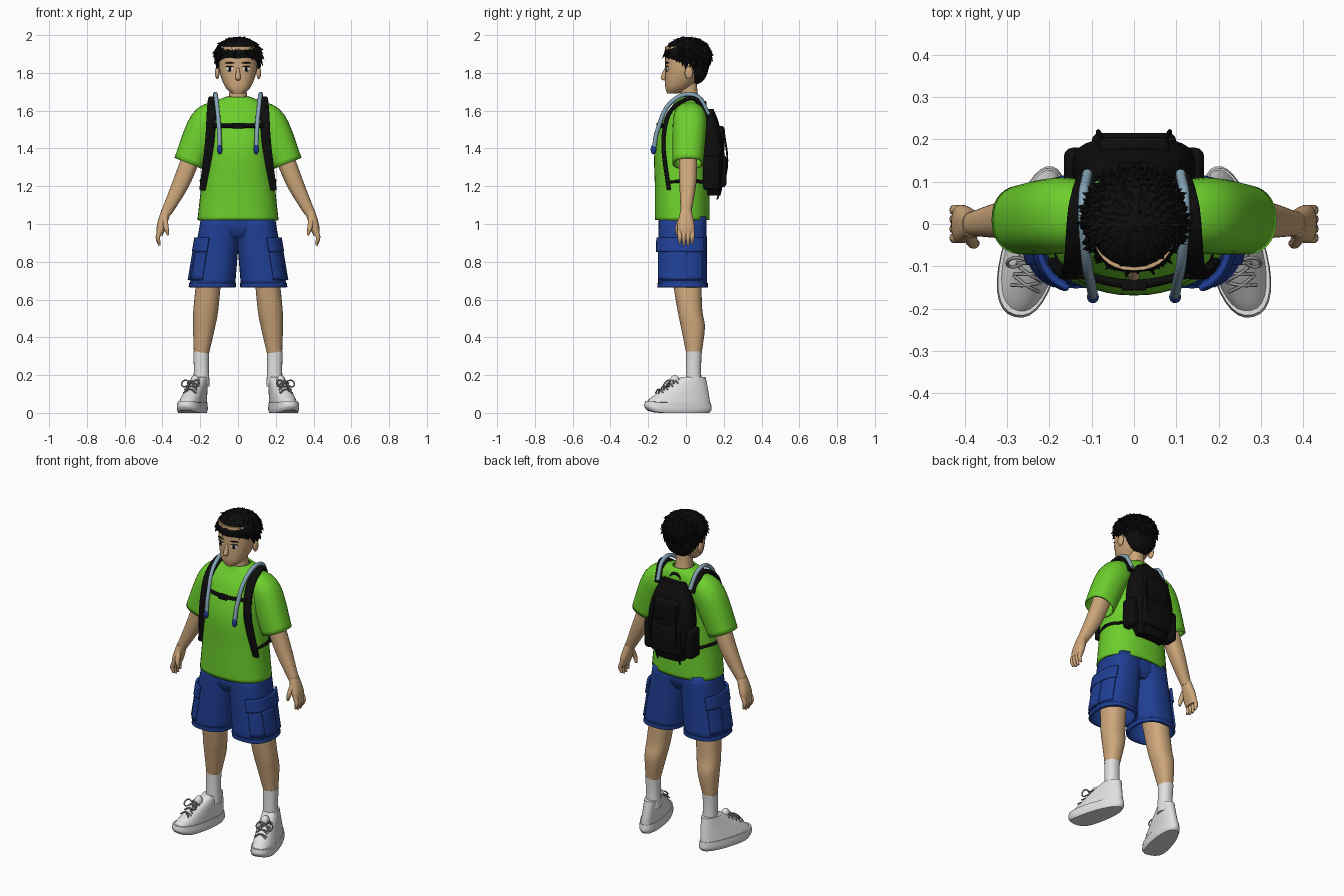
import bpy, bmesh, math, random
from mathutils import Vector, Matrix

random.seed(4)
if "Cube" in bpy.data.objects:
    bpy.data.objects.remove(bpy.data.objects["Cube"])


def material(name, *rgb):
    mat = bpy.data.materials.new(name)
    mat.use_nodes = True
    mat.diffuse_color = (*rgb, 1)
    shader = mat.node_tree.nodes["Principled BSDF"]
    shader.inputs["Base Color"].default_value = (*rgb, 1)
    shader.inputs["Roughness"].default_value = .8
    return mat


SKIN = material("skin", .62, .39, .2)
GREEN = material("shirt green", .15, .62, .025)
BLUE = material("shorts blue", .014, .05, .3)
WHITE = material("shoe white", .75, .75, .75)
GREY = material("lace grey", .3, .3, .3)
BLACK = material("black", .004, .004, .004)
PALE_BLUE = material("tube pale blue", .24, .38, .48)


def finish(name, bm, mat, mirror=False, shell=0, sharp=45):
    bmesh.ops.recalc_face_normals(bm, faces=bm.faces[:])
    mesh = bpy.data.meshes.new(name)
    bm.to_mesh(mesh)
    bm.free()
    mesh.materials.append(mat)
    part = bpy.data.objects.new(name, mesh)
    bpy.context.collection.objects.link(part)
    bpy.ops.object.select_all(action='DESELECT')
    part.select_set(True)
    bpy.context.view_layer.objects.active = part
    bpy.ops.object.shade_smooth_by_angle(angle=math.radians(sharp))
    if shell:
        solid = part.modifiers.new("Thickness", 'SOLIDIFY')
        solid.thickness, solid.offset = shell, 0
    if mirror:
        part.modifiers.new("Mirror", 'MIRROR')


def smooth_rings(rings, steps=6):
    """Catmull-Rom interpolation between the given rings."""
    rings = [Vector(ring if len(ring) == 5 else (*ring, ring[-1])) for ring in rings]
    padded = [rings[0], *rings, rings[-1]]
    result = []
    for before, start, end, after in zip(padded, padded[1:], padded[2:], padded[3:]):
        for step in range(steps):
            t = step / steps
            leave, arrive = (end - before) / 2, (after - start) / 2
            chord = end - start
            result.append(start + t * (leave + t * (3 * chord - 2 * leave - arrive
                                                    + t * (leave + arrive - 2 * chord))))
    return result + [rings[-1]]


def loft(name, mat, rings, mirror=False, power=2.3, sides=32, follow=False,
         ref=Vector((0, 1, 0)), shell=0, arc=None, grow=0, shape=lambda point: point):
    """Skin rings of (x, y, z, half width, half depth); open when given a shell."""
    rings, bm, loops = smooth_rings(rings), bmesh.new(), []
    first, last = (math.radians(a) for a in arc or (0, 360))
    spans = sides - 1 if arc else sides
    for i, ring in enumerate(rings):
        tangent = Vector((0, 0, 1))
        if follow:
            tangent = rings[min(i + 1, len(rings) - 1)].xyz - rings[max(i - 1, 0)].xyz
        across = ref.cross(tangent).normalized()
        loop = []
        for k in range(sides):
            angle = first + (last - first) * k / spans
            u, v = (math.copysign(abs(c) ** (2 / power), c) for c in (math.cos(angle), math.sin(angle)))
            point = ring.xyz + across * u * (ring[3] + grow) + ref * v * (ring[4] + grow)
            loop.append(bm.verts.new(shape(point)))
        loops.append(loop)
    for low, high in zip(loops, loops[1:]):
        for k in range(spans):
            j = (k + 1) % sides
            bm.faces.new((low[k], low[j], high[j], high[k]))
    if not shell:
        bm.faces.new(loops[0])
        bm.faces.new(loops[-1])
    finish(name, bm, mat, mirror, shell)


def ball(name, mat, place, size, mirror=False, yaw=0):
    bm = bmesh.new()
    matrix = Matrix.Translation(place) @ Matrix.Rotation(yaw, 4, 'Z') @ Matrix.Diagonal((*size, 1))
    bmesh.ops.create_uvsphere(bm, u_segments=24, v_segments=14, radius=1, matrix=matrix)
    finish(name, bm, mat, mirror)


def block(name, mat, place, size, bevel, mirror=False):
    bm = bmesh.new()
    matrix = Matrix.Translation(place) @ Matrix.Diagonal((*size, 1))
    bmesh.ops.create_cube(bm, size=1, matrix=matrix)
    bmesh.ops.bevel(bm, geom=bm.edges[:], offset=bevel, segments=3, profile=.5, affect='EDGES')
    finish(name, bm, mat, mirror)


def cord(name, mat, points, radius, both=True):
    for sign in (1, -1) if both else (1,):
        curve = bpy.data.curves.new(name, 'CURVE')
        curve.dimensions, curve.bevel_depth, curve.bevel_resolution = '3D', radius, 2
        curve.resolution_u, curve.use_fill_caps = 6, True
        spline = curve.splines.new('BEZIER')
        spline.bezier_points.add(len(points) - 1)
        for knot, (x, y, z) in zip(spline.bezier_points, points):
            knot.co = (sign * x, y, z)
            knot.handle_left_type = knot.handle_right_type = 'AUTO'
        curve.materials.append(mat)
        bpy.context.collection.objects.link(bpy.data.objects.new(name, curve))


# Head and face
loft("head", SKIN, [(0, -.07, 1.69, .03), (0, -.04, 1.73, .07), (0, 0, 1.82, .1, .11), (0, 0, 1.94, .1, .11)])
loft("neck", SKIN, [(0, .02, 1.62, .055), (0, .015, 1.7, .046), (0, .01, 1.78, .046)])
loft("nose", SKIN, [(0, -.105, 1.83, .006), (0, -.12, 1.775, .014), (0, -.11, 1.76, .008)], sides=12)
ball("ears", SKIN, (.11, .015, 1.8), (.012, .022, .033), mirror=True)
eye = Vector((.043, -.1, 1.82))
for name, mat, rise, size in (("eye_whites", WHITE, 0, (.022, .006, .013)),
                              ("irises", BLACK, 0, (.009, .01, .013)),
                              ("eyelids", BLACK, .013, (.025, .007, .003)),
                              ("eyebrows", BLACK, .033, (.027, .009, .004))):
    ball(name, mat, eye + Vector((0, 0, rise)), size, mirror=True, yaw=.25)
ball("mouth", BLACK, (0, -.105, 1.722), (.018, .004, .002))

# Hair: a cap with tufts combed away from the crown
ball("hair_cap", BLACK, (0, .005, 1.9), (.12, .12, .09))
ball("hair_nape", BLACK, (0, .05, 1.84), (.1, .07, .1))
bm = bmesh.new()
tufts, golden = 420, math.pi * (3 - math.sqrt(5))
for i in range(tufts):
    z = 1 - (2 * i + 1) / tufts
    flat = math.sqrt(1 - z * z)
    out = Vector((flat * math.cos(i * golden), flat * math.sin(i * golden), z))
    if z < -.35 - .6 * out.y:
        continue
    root = Vector((0, .01, 1.895)) + out * .112
    root.z = 1.895 + z * (.085 if z > 0 else .14)
    comb = (out * z - Vector((0, 0, 1))) * random.uniform(.03, .05) + out * random.uniform(.01, .02)
    comb.x += random.uniform(-.01, .01)
    matrix = Matrix.Translation(root + comb / 2) @ comb.to_track_quat('Z', 'Y').to_matrix().to_4x4()
    bmesh.ops.create_cone(bm, segments=5, radius1=.014, radius2=0, depth=comb.length,
                          matrix=matrix, cap_ends=True)
finish("hair_tufts", bm, BLACK, sharp=20)

# Shirt
loft("shirt_body", GREEN, [(0, -.02, 1.02, .21, .14), (0, -.02, 1.2, .19, .14), (0, -.02, 1.4, .17, .14),
                           (0, 0, 1.56, .17, .11), (0, .02, 1.635, .13, .08), (0, .02, 1.67, .06)],
     sides=40, shell=.01)
loft("sleeves", GREEN, [(.09, .02, 1.57, .07), (.17, .02, 1.53, .085), (.26, .01, 1.32, .077)],
     mirror=True, follow=True, shell=.01)

# Arms and hands
loft("arms", SKIN, [(.23, .01, 1.4, .05), (.3, .01, 1.22, .045), (.38, 0, 1.06, .028)], mirror=True, follow=True)
loft("palms", SKIN, [(.38, 0, 1.07, .026, .03), (.405, 0, .99, .025, .045), (.415, 0, .94, .016, .04)],
     mirror=True, follow=True)
for number in range(4):
    y = (number - 1.5) * .022
    tip = .88 + abs(y) / 2
    loft(f"finger_{number + 1}", SKIN, [(.41, y, .97, .012), (.424, y, .93, .012), (.415, y, tip, .006)],
         mirror=True, follow=True, sides=10)
loft("thumbs", SKIN, [(.39, -.02, 1.04, .016), (.38, -.045, .98, .013), (.37, -.045, .94, .006)],
     mirror=True, follow=True, sides=12)

# Cargo shorts with side pockets
loft("shorts_hips", BLUE, [(0, -.02, 1.05, .19, .12), (0, -.02, .98, .18, .12), (0, -.02, .93, .1)])
waist, hem = Vector((.09, -.018, 1.04, .1, .122)), Vector((.137, -.018, .665, .116, .125))


def trouser(name, start, end, **options):
    loft(name, BLUE, [waist.lerp(hem, t) for t in (start, end)], mirror=True, power=2.5, **options)


trouser("shorts_legs", 0, 1, shell=.01)
trouser("hem_bands", .94, 1, grow=.003, shell=.012)
trouser("pocket_bags", .35, .9, arc=(-68, 45), grow=.008, shell=.014)
trouser("pocket_flaps", .3, .5, arc=(-71, 48), grow=.016, shell=.014)
trouser("pocket_pleats", .5, .9, arc=(-28, 6), grow=.013, shell=.014)

# Legs and socks
loft("legs", SKIN, [(.15, 0, .75, .065, .08), (.17, .02, .55, .066), (.18, .037, .45, .058, .063),
                    (.195, .042, .3, .038)], mirror=True)
loft("socks", WHITE, [(.195, .042, .325, .042), (.194, .04, .24, .04), (.193, .04, .14, .043)], mirror=True)

# Shoes, modelled straight, then turned outward
turn = Matrix.Translation((.237, -.042, 0)) @ Matrix.Rotation(math.radians(14), 4, 'Z')


def shoe_shape(point):
    lift = 2 * max(0, -point.y - .08) ** 2 * max(0, 1 - 10 * point.z)
    return turn @ Vector((point.x * (1 - .8 * point.y), point.y, point.z + lift))


def upper_ring(t):
    length = .175 - .11 * t ** 1.3
    return (-.018 * t, .8 * (.175 - length), .045 + .145 * t, .061 - .016 * t, length)


loft("shoe_soles", WHITE, [(0, 0, z, .067 * s, .183 * s) for z, s in ((0, .93), (.02, 1), (.055, .97))],
     mirror=True, shape=shoe_shape)
loft("shoe_uppers", WHITE, [upper_ring(step / 5) for step in range(6)], mirror=True, shape=shoe_shape)
ball("shoe_tongues", WHITE, turn @ Vector((-.014, -.015, .16)), (.025, .03, .04), mirror=True)
for row in range(4):
    y, z = .027 * row - .1, .017 * row + .125
    for slant in (.012, -.012):
        lace = (-.042, y + slant, z - .02), (-.008, y - .004, z), (.027, y - slant, z - .02)
        cord("shoelace", GREY, [turn @ Vector(point) for point in lace], .004)
for side in (.04, -.04):
    bow = (0, -.045, .165), (side, -.05, .17), (side, -.07, .14), (0, -.045, .16)
    cord("lace_bow", GREY, [turn @ Vector(point) for point in bow], .004)

# Backpack


def pack_ring(t):
    swell = math.sqrt(math.sin(math.pi * (.12 + .8 * t)))
    return (0, .14 - .03 * t * t, 1.15 + .46 * t, .145 * swell, .07 * swell)


loft("backpack_body", BLACK, [pack_ring(step / 8) for step in range(9)], power=3)
block("lower_pocket", BLACK, (0, .19, 1.28), (.2, .05, .17), .02)
block("upper_pocket", BLACK, (0, .18, 1.45), (.17, .05, .14), .02)
block("side_pouches", BLACK, (.138, .135, 1.27), (.055, .09, .18), .02, mirror=True)
cord("backpack_handle", BLACK, [(.035, .1, 1.59), (.025, .1, 1.635), (-.025, .1, 1.635), (-.035, .1, 1.59)],
     .008, both=False)
cord("compression_strap", BLACK, [(.075, .2, 1.5), (.085, .217, 1.3), (.075, .165, 1.13)], .005)

# Harness and drinking tubes
strap = (.11, .11, 1.56), (.13, .04, 1.665), (.14, -.08, 1.6), (.15, -.12, 1.43), (.18, -.09, 1.18)
loft("shoulder_straps", BLACK, [(*point, .011, .025) for point in strap],
     mirror=True, power=3.5, sides=16, follow=True, ref=Vector((1, 0, 0)))
cord("side_webbing", BLACK, [(.174, -.09, 1.22), (.195, 0, 1.23), (.14, .11, 1.22)], .009)
cord("chest_strap", BLACK, [(.14, -.115, 1.52), (0, -.142, 1.52), (-.14, -.115, 1.52)], .011, both=False)
block("chest_buckle", BLACK, (0, -.147, 1.52), (.06, .02, .03), .005)
cord("drinking_tube", PALE_BLUE, [(.11, .12, 1.58), (.12, .05, 1.68), (.115, -.06, 1.66),
                                  (.1, -.15, 1.5), (.097, -.168, 1.41)], .012)
ball("bite_valves", BLUE, (.097, -.172, 1.395), (.014, .015, .026), mirror=True)
